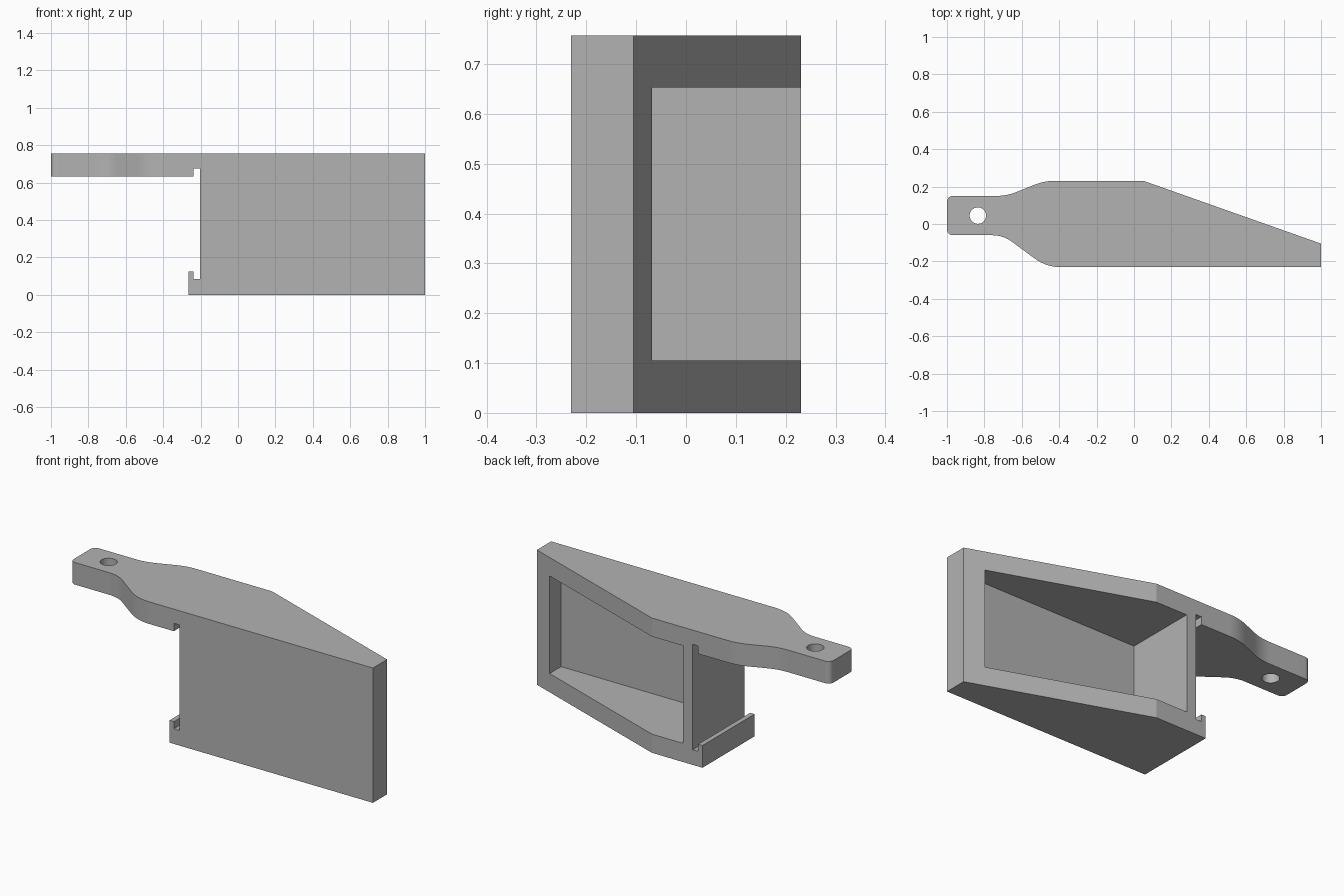
import bpy, bmesh, math
from mathutils import Vector

cube = bpy.data.objects.get("Cube")
if cube:
    bpy.data.objects.remove(cube, do_unlink=True)

HEIGHT = 0.757
HALF_Y = 0.231

grey = bpy.data.materials.new("matte_grey")
grey.use_nodes = True
colour = (0.45, 0.45, 0.45, 1)
grey.diffuse_color = colour
grey.node_tree.nodes["Principled BSDF"].inputs["Base Color"].default_value = colour


def rounded(corners, steps=10):
    """Turn (x, y, tangent length) corners into a rounded 2D outline."""
    pts = []
    for i, (x, y, t) in enumerate(corners):
        p = Vector((x, y))
        if not t:
            pts.append(p)
            continue
        before = Vector(corners[i - 1][:2])
        after = Vector(corners[(i + 1) % len(corners)][:2])
        a = p + (before - p).normalized() * t
        b = p + (after - p).normalized() * t
        for k in range(steps + 1):
            u = k / steps
            pts.append(a * (1 - u) ** 2 + p * 2 * u * (1 - u) + b * u * u)
    return pts


def prism(name, outline, start, end, axis="z"):
    """Extrude an outline along z, or an xz outline along y."""
    def place(p, d):
        return (p[0], p[1], d) if axis == "z" else (p[0], d, p[1])
    bm = bmesh.new()
    face = bm.faces.new([bm.verts.new(place(p, start)) for p in outline])
    ext = bmesh.ops.extrude_face_region(bm, geom=[face])
    moved = [v for v in ext["geom"] if isinstance(v, bmesh.types.BMVert)]
    shift = Vector(place((0, 0), end - start))
    bmesh.ops.translate(bm, verts=moved, vec=shift)
    bmesh.ops.recalc_face_normals(bm, faces=bm.faces)
    mesh = bpy.data.meshes.new(name)
    bm.to_mesh(mesh)
    bm.free()
    mesh.materials.append(grey)
    obj = bpy.data.objects.new(name, mesh)
    bpy.context.collection.objects.link(obj)
    return obj


# Plan outline of body and handle, extruded to full height
plan = [
    (-1, -0.06, 0.035), (-0.70, -0.06, 0.06), (-0.468, -HALF_Y, 0.08),
    (1, -HALF_Y, 0), (1, -0.105, 0), (0.05, HALF_Y, 0),
    (-0.48, HALF_Y, 0.06), (-0.68, 0.15, 0.06), (-1, 0.15, 0.035),
]
bracket = prism("bracket_body", rounded(plan), 0, HEIGHT)

# Space under the handle, with the slots and the hooked lower lip
under_profile = [
    (-1.2, -0.2), (-0.264, -0.2), (-0.264, 0.125), (-0.237, 0.125),
    (-0.237, 0.085), (-0.203, 0.085), (-0.203, 0.677), (-0.237, 0.677),
    (-0.237, 0.633), (-1.2, 0.633),
]
under = prism("under_handle_cutter", under_profile, -0.5, 0.5, "y")

# Pocket open to the back
pocket_profile = [(-0.143, 0.105), (0.895, 0.105), (0.895, 0.653), (-0.143, 0.653)]
pocket = prism("pocket_cutter", pocket_profile, -0.17, 0.5, "y")

# Round hole through the handle
circle = [(-0.835 + 0.044 * math.cos(a), 0.045 + 0.044 * math.sin(a))
          for a in (math.tau * i / 40 for i in range(40))]
hole = prism("handle_hole_cutter", circle, 0.4, 1.0)

bpy.ops.object.select_all(action="DESELECT")
bpy.context.view_layer.objects.active = bracket
bracket.select_set(True)
for cutter in (under, pocket, hole):
    mod = bracket.modifiers.new(cutter.name, "BOOLEAN")
    mod.operation = "DIFFERENCE"
    mod.solver = "EXACT"
    mod.object = cutter
    bpy.ops.object.modifier_apply(modifier=mod.name)
    bpy.data.objects.remove(cutter, do_unlink=True)

# Smooth the rounded edges while the large faces stay flat
bpy.ops.object.shade_smooth_by_angle(angle=math.radians(17))
weighted = bracket.modifiers.new("flat_faces", "WEIGHTED_NORMAL")
weighted.keep_sharp = True
